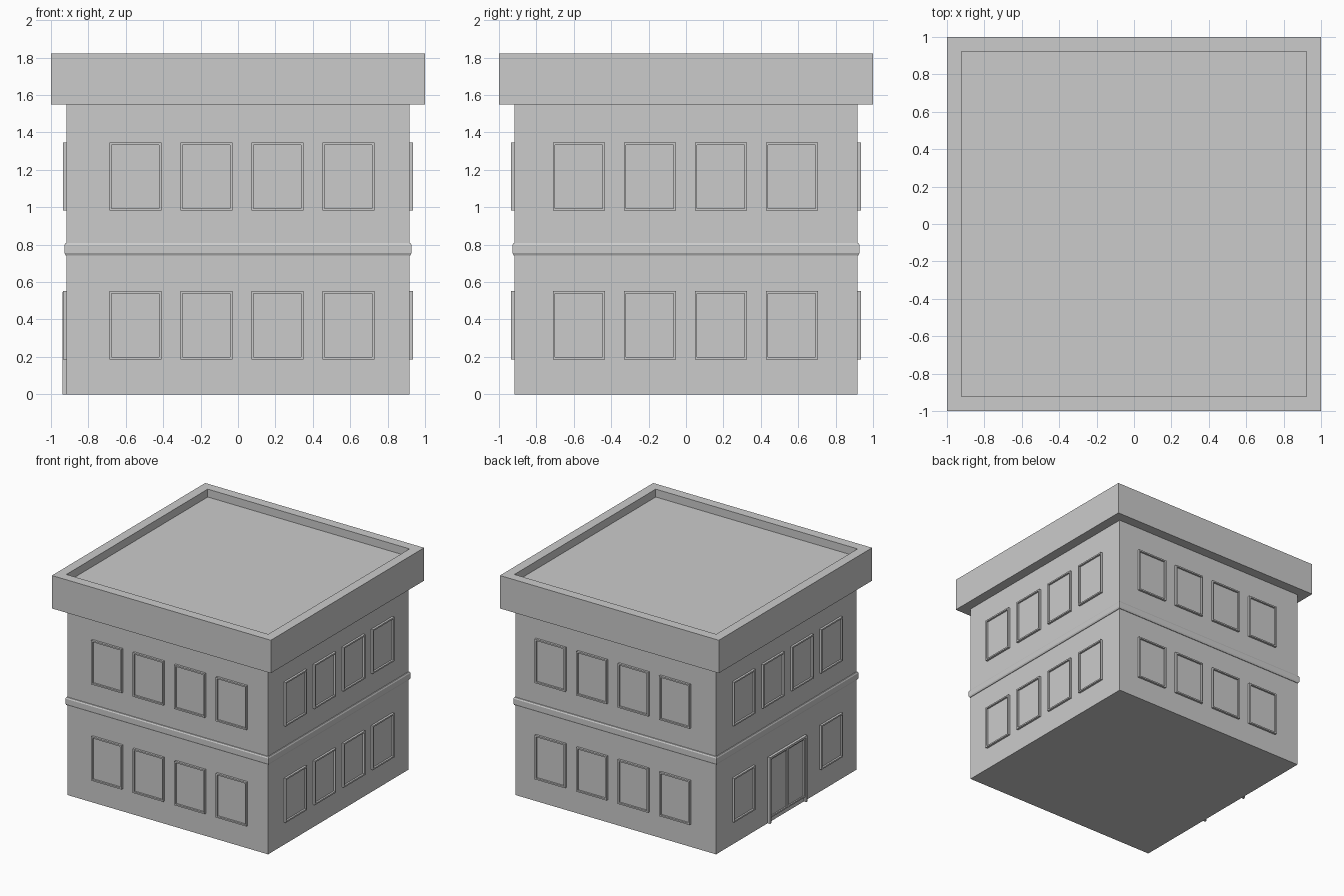
import bpy, bmesh
from math import radians
from mathutils import Matrix

if "Cube" in bpy.data.objects:
    bpy.data.objects.remove(bpy.data.objects["Cube"])

WALL = 0.917


def loft(name, rings, matrix=Matrix(), caps=True, closed=False):
    """Bridge a stack of rectangles (half width, half height, level)."""
    bm = bmesh.new()
    loops = [[bm.verts.new((sx * w, sy * h, z))
              for sx, sy in ((-1, -1), (1, -1), (1, 1), (-1, 1))]
             for w, h, z in rings]
    pairs = list(zip(loops, loops[1:]))
    if closed:
        pairs.append((loops[-1], loops[0]))
    for a, b in pairs:
        for i in range(4):
            j = (i + 1) % 4
            bm.faces.new((a[i], a[j], b[j], b[i]))
    if caps:
        bm.faces.new(loops[0])
        bm.faces.new(loops[-1])
    bmesh.ops.recalc_face_normals(bm, faces=bm.faces)
    mesh = bpy.data.meshes.new(name)
    bm.to_mesh(mesh)
    bm.free()
    obj = bpy.data.objects.new(name, mesh)
    bpy.context.collection.objects.link(obj)
    obj.matrix_world = matrix
    return obj


def on_wall(angle, u, z):
    """Place local x along the wall, local y up, local z outward."""
    return (Matrix.Rotation(radians(angle), 4, 'Z')
            @ Matrix.Translation((u, -WALL, z))
            @ Matrix.Rotation(radians(90), 4, 'X'))


def panel(name, w, h, border, depth, inner, matrix):
    """Raised rectangular frame around a recessed pane."""
    loft(name, [(w, h, 0), (w, h, depth), (w - border, h - border, depth),
                (w - border, h - border, inner)], matrix)


def bar(name, w, h, depth, matrix):
    loft(name, [(w, h, 0), (w, h, depth)], matrix)


# Main building block
loft("walls", [(WALL, WALL, 0), (WALL, WALL, 1.55)])

# Overhanging roof with parapet and sunken deck
loft("roof_parapet", [(1, 1, 1.55), (1, 1, 1.822),
                      (0.922, 0.922, 1.822), (0.922, 0.922, 1.757)])

# Moulded band between the storeys
band = [(0.91, 0.743), (0.922, 0.743), (0.928, 0.755), (0.928, 0.797),
        (0.922, 0.808), (0.91, 0.812)]
loft("storey_band", [(r, r, z) for r, z in band], caps=False, closed=True)

# Windows: four per storey on each wall, the door replaces two on the left
for side, angle, mid in (("front", 0, 0.021), ("right", 90, -0.003),
                         ("back", 180, -0.021), ("left", 270, 0.003)):
    for storey, z in (("lower", 0.369), ("upper", 1.164)):
        for i in range(4):
            if side == "left" and storey == "lower" and i in (1, 2):
                continue
            u = mid + (i - 1.5) * 0.3795
            panel(f"{side}_{storey}_window_{i + 1}", 0.139, 0.182, 0.012,
                  0.018, 0.003, on_wall(angle, u, z))

# Entrance: surround and two glazed leaves
for s, label in ((-1, "a"), (1, "b")):
    bar(f"door_jamb_{label}", 0.008, 0.273, 0.022, on_wall(270, s * 0.235, 0.273))
    panel(f"door_leaf_{label}", 0.1135, 0.245, 0.012, 0.014, 0.003,
          on_wall(270, s * 0.1135, 0.285))
bar("door_lintel", 0.227, 0.008, 0.022, on_wall(270, 0, 0.538))
